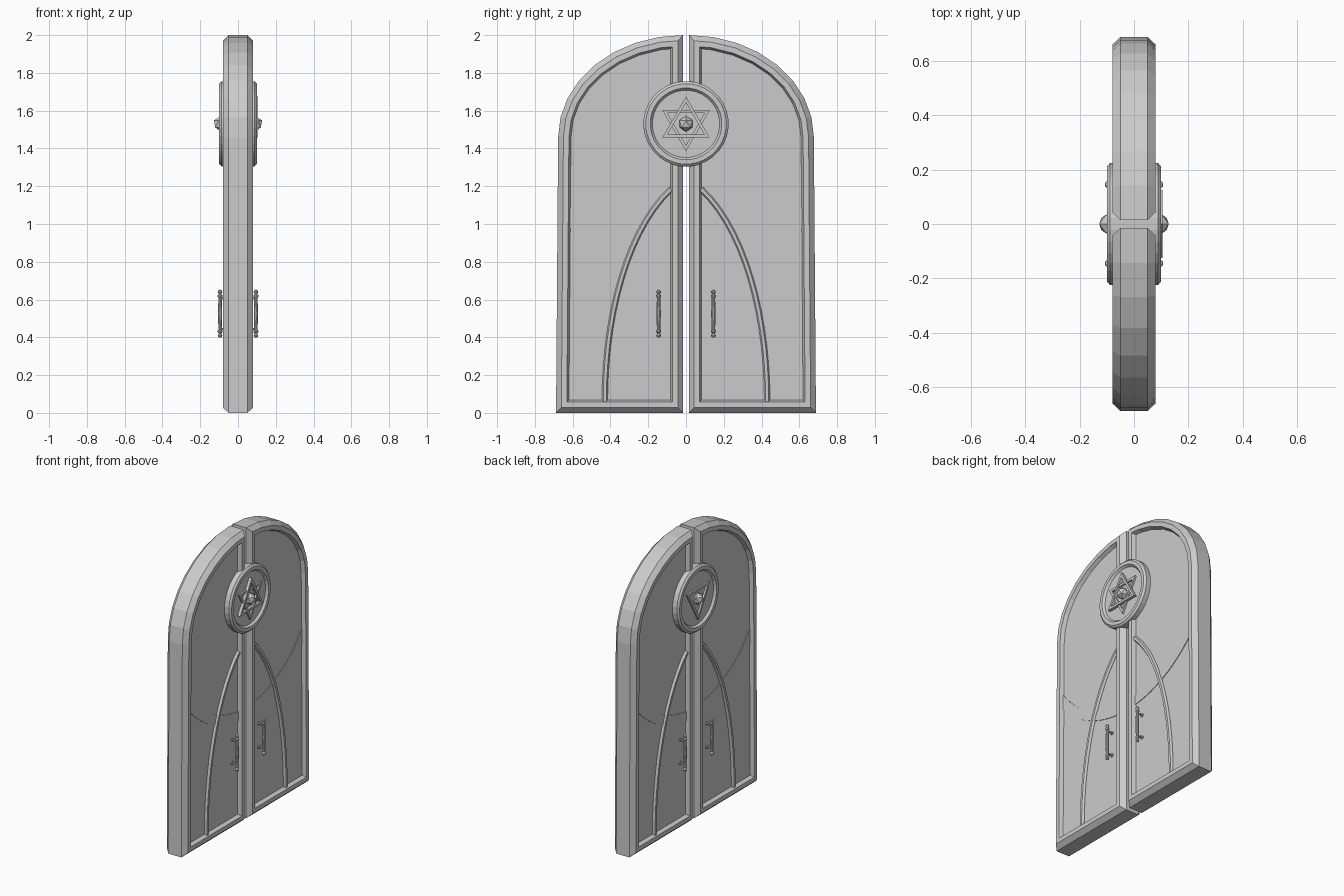
import bpy, bmesh
from math import sin, cos, pi, sqrt
from mathutils import Vector, Matrix

if "Cube" in bpy.data.objects:
    bpy.data.objects.remove(bpy.data.objects["Cube"])

PANEL = 0.055          # half thickness of recessed panels
HUB = 1.53             # height of the medallion centre


def loft(name, rings, closed=False, mirror=""):
    """Skin a list of equal-length rings; cap the ends or join them."""
    bm = bmesh.new()
    vs = [[bm.verts.new(p) for p in r] for r in rings]
    n = len(rings[0])
    pairs = list(zip(vs, vs[1:])) + ([(vs[-1], vs[0])] if closed else [])
    for a, b in pairs:
        for i in range(n):
            j = (i + 1) % n
            bm.faces.new((a[i], a[j], b[j], b[i]))
    if not closed:
        bm.faces.new(vs[0])
        bm.faces.new(vs[-1])
    bmesh.ops.recalc_face_normals(bm, faces=bm.faces)
    return finish(name, bm, mirror)


def finish(name, bm, mirror=""):
    me = bpy.data.meshes.new(name)
    bm.to_mesh(me)
    bm.free()
    ob = bpy.data.objects.new(name, me)
    bpy.context.collection.objects.link(ob)
    if mirror:
        m = ob.modifiers.new("mirror", 'MIRROR')
        m.use_axis = ["x" in mirror, "y" in mirror, False]
        m.use_mirror_merge = False
    return ob


def inset(poly, d):
    """Offset a counter-clockwise convex outline inwards."""
    out = []
    for i, p in enumerate(poly):
        e1 = (p - poly[i - 1]).normalized()
        e2 = (poly[(i + 1) % len(poly)] - p).normalized()
        n1, n2 = Vector((-e1.y, e1.x)), Vector((-e2.y, e2.x))
        out.append(p + (n1 + n2) * d / (1 + n1.dot(n2)))
    return out


def lathe(profile, axis, centre, seg):
    """Rings around x or z from (radius, distance along axis) pairs."""
    c = Vector(centre)
    rings = []
    for r, h in profile:
        ring = []
        for k in range(seg):
            a = 2 * pi * (k + 0.5) / seg
            u, v = r * cos(a), r * sin(a)
            ring.append(c + Vector((h, u, v) if axis == "x" else (u, v, h)))
        rings.append(ring)
    return rings


# Door leaf: chamfered frame around a recessed panel, on both faces
SEG = 8
outline = [Vector((0.015, 0)), Vector((0.688, 0))]
outline += [Vector((0.015 + 0.662 * cos(pi / 2 * k / SEG), 1.46 + 0.54 * sin(pi / 2 * k / SEG)))
            for k in range(SEG + 1)]
half = [(0.068, PANEL), (0.057, 0.08), (0.028, 0.08), (0, 0.05)]
layers = [(d, -x) for d, x in half] + [(d, x) for d, x in reversed(half)]
loft("door_leaf", [[(x, p.x, p.y) for p in inset(outline, d)] for d, x in layers], mirror="y")

# Shallow sweeping band, concentric with the medallion
band = []
for k in range(13):
    y = 0.08 + 0.55 * k / 12
    lo, hi = HUB - sqrt(0.825**2 - y * y), HUB - sqrt(0.76**2 - y * y)
    band.append([(PANEL - 0.01, y, lo), (PANEL + 0.004, y, lo),
                 (PANEL + 0.004, y, hi), (PANEL - 0.01, y, hi)])
loft("sweeping_band", band, mirror="xy")

# Pointed arch rib with a chamfered section
p0, p1, p2, p3 = [Vector(p) for p in ((0.43, 0.06), (0.43, 0.52), (0.31, 0.97), (0.08, 1.185))]
rib = []
for k in range(15):
    t = k / 14
    s = 1 - t
    p = p0 * s**3 + p1 * 3 * s * s * t + p2 * 3 * s * t * t + p3 * t**3
    g = ((p1 - p0) * s * s + (p2 - p1) * 2 * s * t + (p3 - p2) * t * t).normalized()
    nrm = Vector((g.y, -g.x))
    rib.append([(x, *(p + nrm * w)) for w, x in
                ((-0.015, PANEL - 0.01), (-0.015, 0.06), (-0.008, 0.071),
                 (0.008, 0.071), (0.015, 0.06), (0.015, PANEL - 0.01))])
loft("arch_rib", rib, mirror="xy")

# Round medallion with a raised rim on both faces
rim = [(0.178, 0.085), (0.19, 0.1), (0.213, 0.1), (0.226, 0.088)]
loft("medallion", lathe([(r, -x) for r, x in rim] + [(r, x) for r, x in reversed(rim)],
                        "x", (0, 0, HUB), 32))


# Two interlaced triangle outlines; the upright one is on one face only
def triangle(name, start, x0, x1, mirror=""):
    rings = []
    for k in range(3):
        a = start + 2 * pi * k / 3
        rings.append([(x, r * cos(a), HUB + r * sin(a)) for r, x in
                      ((0.145, x0), (0.145, x1), (0.113, x1), (0.113, x0))])
    loft(name, rings, closed=True, mirror=mirror)


triangle("star_triangle_down", -pi / 2, 0.08, 0.097, "x")
triangle("star_triangle_up", pi / 2, 0.08, 0.105)

# Faceted centre gem
bm = bmesh.new()
bmesh.ops.create_icosphere(bm, subdivisions=1, radius=0.042,
                           matrix=Matrix.Translation((0.09, 0, HUB)))
finish("centre_gem", bm, "x")

# Pull handles: turned bar with ball finials
bar = [(0.003, 0.398), (0.011, 0.403), (0.013, 0.412), (0.006, 0.421), (0.013, 0.427),
       (0.013, 0.436), (0.009, 0.44), (0.012, 0.525)]
bar += [(r, 1.05 - z) for r, z in reversed(bar[:-1])]
loft("handle_bar", lathe(bar, "z", (0.095, 0.145, 0), 10), mirror="xy")
for z in (0.445, 0.605):
    loft("handle_post", lathe([(0.012, PANEL - 0.01), (0.012, PANEL + 0.006),
                               (0.006, PANEL + 0.008), (0.006, 0.095)],
                              "x", (0, 0.145, z), 8), mirror="xy")
